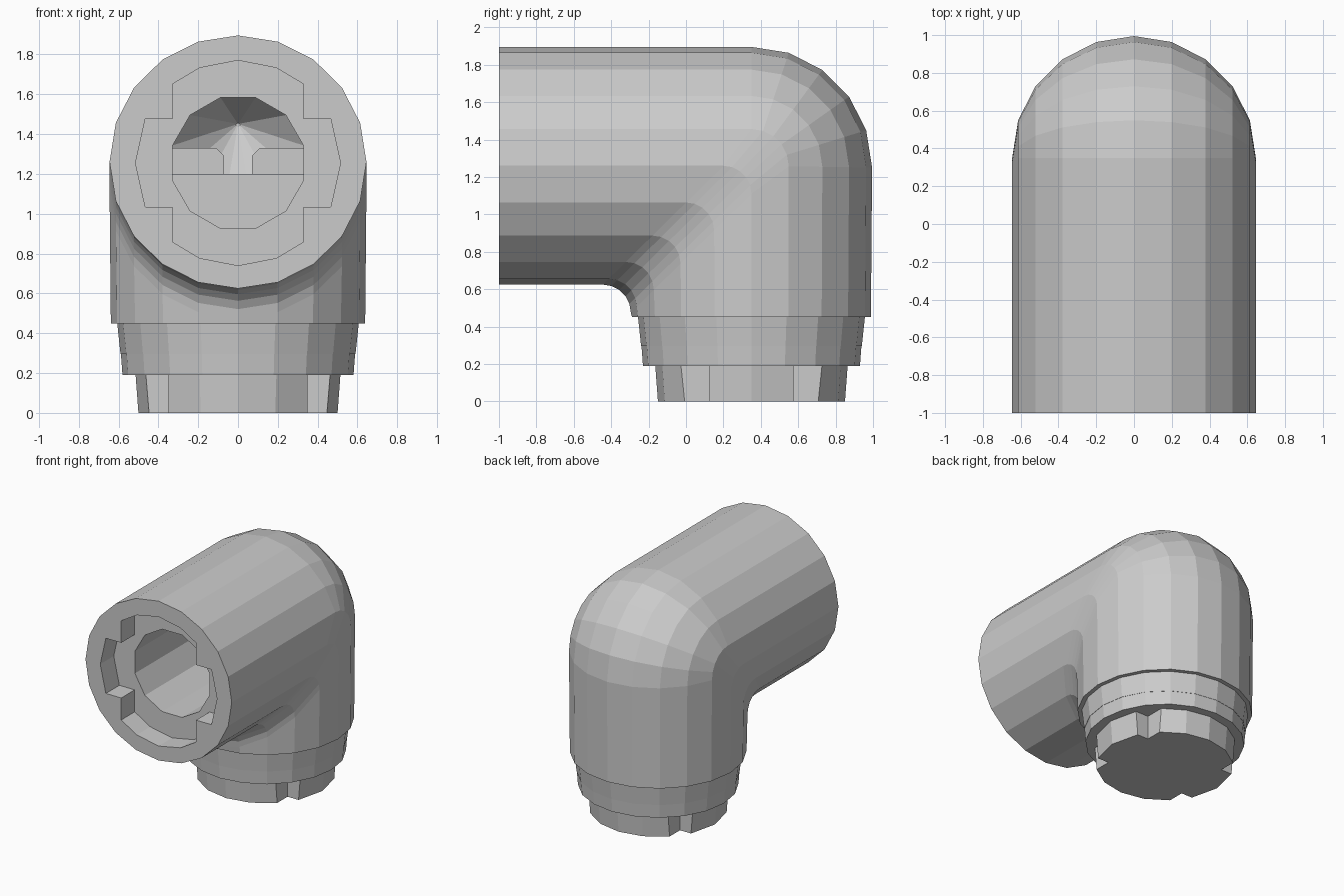
import bpy, bmesh, math
from mathutils import Matrix, Vector

if "Cube" in bpy.data.objects:
    bpy.data.objects.remove(bpy.data.objects["Cube"])

R = 0.645            # pipe radius
CY, CZ = 0.35, 1.26  # vertical pipe axis (y) and horizontal pipe axis (z)
SIDES, ARC = 20, 5


def finish(bm, name):
    bmesh.ops.recalc_face_normals(bm, faces=bm.faces)
    me = bpy.data.meshes.new(name)
    bm.to_mesh(me)
    bm.free()
    ob = bpy.data.objects.new(name, me)
    bpy.context.collection.objects.link(ob)
    return ob


def loft(name, rings):
    """Skin a list of equal-length closed rings and cap both ends."""
    bm = bmesh.new()
    vs = [[bm.verts.new(p) for p in ring] for ring in rings]
    n = len(rings[0])
    for a, b in zip(vs, vs[1:]):
        for i in range(n):
            j = (i + 1) % n
            bm.faces.new((a[i], a[j], b[j], b[i]))
    bm.faces.new(vs[0])
    bm.faces.new(vs[-1])
    return finish(bm, name)


def circle(r, n, off=0.0):
    return [(r * math.cos(2 * math.pi * (i + off) / n),
             r * math.sin(2 * math.pi * (i + off) / n)) for i in range(n)]


def keyed_profile(r, kx, ky):
    """Circle with a square key notch in each of the four corners."""
    t = math.radians(68)
    q = [(r, 0), (math.sqrt(r * r - ky * ky), ky), (kx, ky),
         (kx, math.sqrt(r * r - kx * kx)), (r * math.cos(t), r * math.sin(t)), (0, r)]
    up = q + [(-x, y) for x, y in q[-2::-1]]
    return up + [(x, -y) for x, y in up[-2:0:-1]]


def upright(pts, z):
    return [(x, CY + y, z) for x, y in pts]


def facing(pts, y):
    return [(x, y, CZ - 0.005 + z) for x, z in pts]


def cut(target, cutter):
    mod = target.modifiers.new("cut", 'BOOLEAN')
    mod.operation, mod.solver, mod.object = 'DIFFERENCE', 'EXACT', cutter
    bpy.context.view_layer.objects.active = target
    bpy.ops.object.modifier_apply(modifier=mod.name)
    bpy.data.objects.remove(cutter)


# Elbow body: every lengthwise line runs straight, rounds the corner, then drops
lines = []
for x, u in circle(R, SIDES):
    rad = max(0.15, u)
    cy, cz = CY + u - rad, CZ + u * 0.985 - rad
    line = [(x, -1.0, CZ + u * 0.985)]
    for k in range(ARC + 1):
        a = math.pi / 2 * (1 - k / ARC)
        line.append((x, cy + rad * math.cos(a), cz + rad * math.sin(a)))
    line.append((x * 0.99, CY + u * 0.99, 0.45))
    lines.append(line)
body = loft("elbow_body", list(zip(*lines)))

# Keyed socket and the bore behind it
socket = keyed_profile(0.515, 0.33, 0.22)
cut(body, loft("socket_cutter", [facing(socket, y) for y in (-1.1, -0.83)]))
bore = circle(0.34, 12, 0.5)
tip = [(x * 0.03, z * 0.03 + 0.19) for x, z in bore]
cut(body, loft("bore_cutter", [facing(bore, -0.9), facing(bore, 0.3), facing(tip, 0.55)]))

# Stepped collar below the elbow
for name, r0, z0, r1, z1 in (("upper_collar", 0.59, 0.295, 0.607, 0.455),
                             ("lower_collar", 0.58, 0.19, 0.588, 0.297)):
    loft(name, [upright(circle(r0, SIDES), z0), upright(circle(r1, SIDES), z1)])

# Keyed plug that fits the socket shape
loft("keyed_plug", [upright(keyed_profile(0.5, 0.35, 0.225), 0),
                    upright(keyed_profile(0.515, 0.35, 0.225), 0.2)])

# Half-height floor block and two chamfered blocks inside the bore
half = [(-0.335, 1.2), (0.335, 1.2), (0.33, 1.15), (0.24, 1.0), (0.1, 0.92),
        (-0.1, 0.92), (-0.24, 1.0), (-0.33, 1.15)]
loft("inner_floor", [[(x, y, z) for x, z in half] for y in (0.05, 0.5)])
for side, s in (("left", -1), ("right", 1)):
    prof = [(0.07, 1.2), (0.07, 1.29), (0.11, 1.33), (0.34, 1.33), (0.34, 1.2)]
    loft(side + "_inner_block", [[(s * x, y, z) for x, z in prof] for y in (0.1, 0.4)])
